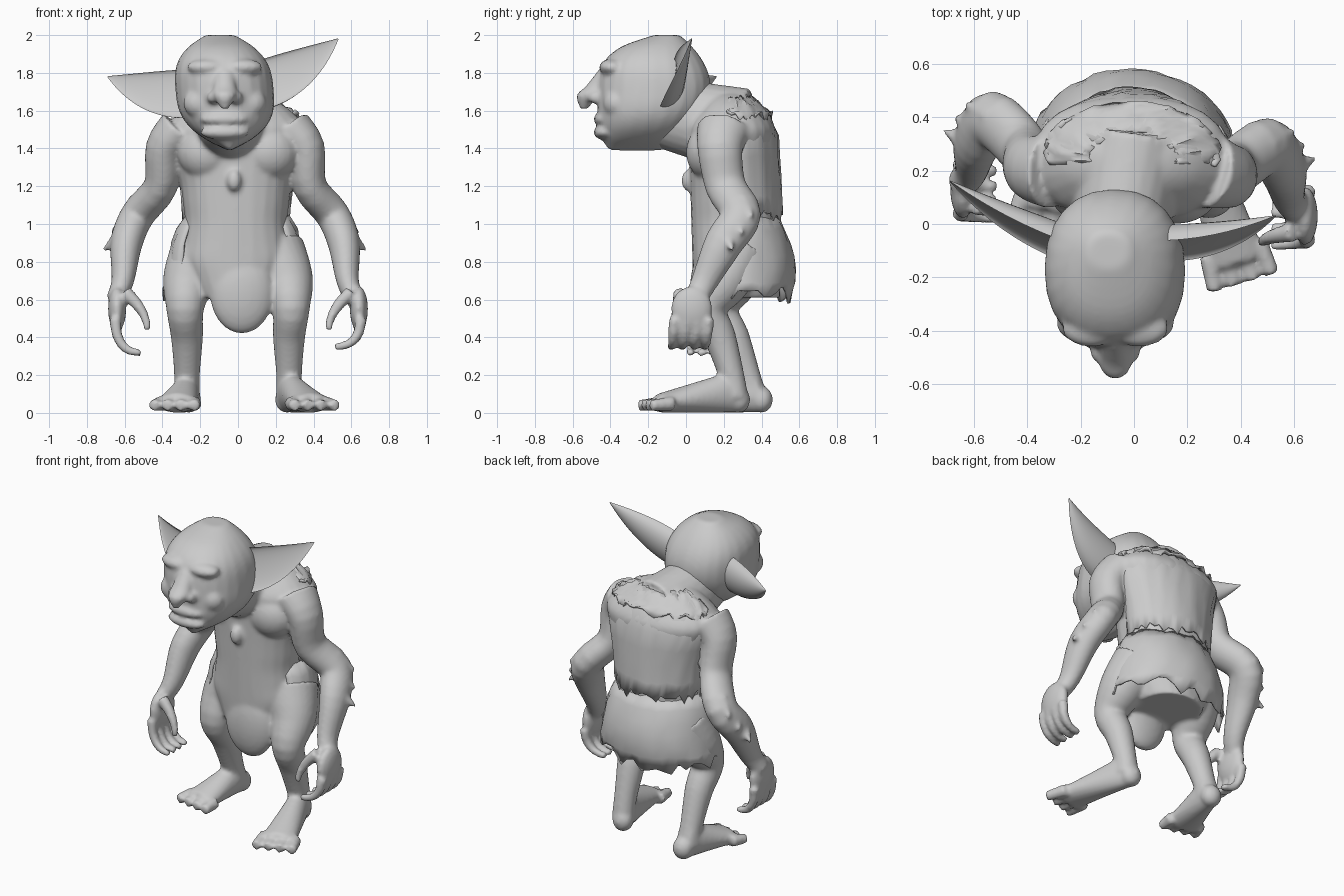
import bpy, bmesh, math, random
from mathutils import Matrix, Vector

random.seed(4)
cube = bpy.data.objects.get("Cube")
if cube:
    bpy.data.objects.remove(cube, do_unlink=True)

tone = 0.6
grey = bpy.data.materials.new("plain_grey")
grey.use_nodes = True
grey.diffuse_color = (tone, tone, tone, 1)
shader = grey.node_tree.nodes["Principled BSDF"]
shader.inputs["Base Color"].default_value = grey.diffuse_color


def spline(rows, steps=4):
    """Catmull-Rom curve through rows of equal length."""
    curve = []
    last = len(rows) - 1
    for i in range(last):
        before, start, end, after = (rows[max(0, min(last, i + k))] for k in range(-1, 3))
        for s in range(steps):
            t = s / steps
            curve.append([b + t * ((c - a) + t * ((2 * a - 5 * b + 4 * c - d)
                                                  + t * (3 * b - a - 3 * c + d))) / 2
                          for a, b, c, d in zip(before, start, end, after)])
    return curve + [list(rows[last])]


def loft(bm, rows, up=(0, 1, 0), flat=False, power=2, hollow=0, sides=24):
    """Closed tube through rows of x, y, z, side radius, depth radius."""
    rows = spline(rows)
    rings = []
    for i, (x, y, z, wide, deep) in enumerate(rows):
        ahead = Vector(rows[min(i + 1, len(rows) - 1)][:3])
        along = ahead - Vector(rows[max(i - 1, 0)][:3])
        side = Vector(up).cross(along).normalized()
        depth = along.cross(side).normalized()
        if flat:
            side, depth = Vector((1, 0, 0)), Vector((0, 1, 0))
        ring = []
        for k in range(sides):
            angle = math.tau * k / sides
            u, v = (math.copysign(abs(f) ** (2 / power), f)
                    for f in (math.cos(angle), math.sin(angle)))
            if u * hollow < 0:
                u *= -0.3
            ring.append(bm.verts.new(Vector((x, y, z)) + side * u * wide + depth * v * deep))
        rings.append(ring)
    for lower, upper in zip(rings, rings[1:]):
        for k in range(sides):
            bm.faces.new((lower[k - 1], lower[k], upper[k], upper[k - 1]))
    bm.faces.new(rings[0])
    bm.faces.new(rings[-1])


def limb(bm, joints, stretch=1.0, **options):
    """Tube through joints of x, y, z, radius."""
    loft(bm, [(x, y, z, r, r * stretch) for x, y, z, r in joints], **options)


def blob(bm, centre, size):
    place = Matrix.Translation(centre) @ Matrix.Diagonal((*size, 1))
    bmesh.ops.create_uvsphere(bm, u_segments=24, v_segments=16, radius=1, matrix=place)


def finish(bm, name, fuse=False, thickness=0):
    bmesh.ops.recalc_face_normals(bm, faces=bm.faces)
    mesh = bpy.data.meshes.new(name)
    bm.to_mesh(mesh)
    bm.free()
    mesh.materials.append(grey)
    part = bpy.data.objects.new(name, mesh)
    bpy.context.collection.objects.link(part)
    bpy.ops.object.select_all(action='DESELECT')
    part.select_set(True)
    bpy.context.view_layer.objects.active = part
    bpy.ops.object.shade_smooth_by_angle(angle=math.radians(45))
    if fuse:
        remesh = part.modifiers.new("fuse", 'REMESH')
        remesh.mode, remesh.voxel_size, remesh.use_smooth_shade = 'VOXEL', 0.013, True
        soften = part.modifiers.new("soften", 'SMOOTH')
        soften.factor, soften.iterations = 0.5, 5
    if thickness:
        part.modifiers.new("thickness", 'SOLIDIFY').thickness = thickness


def torso_size(z):
    """Half width and half depth of the torso at a height."""
    widths = (.2, .3, .27, .29, .34, .39, .4)
    step = (z - .6) / .2
    i = int(step)
    width = widths[i] + (widths[i + 1] - widths[i]) * (step - i)
    dome = math.sqrt(min(1, (1.71 - z) * 5))
    return width * dome, .23 * dome


def lean(z):
    """Depth position of the spine at a height."""
    return .24 + .03 * (1.6 - z)


# Torso, thick neck and rounded front flap
body = bmesh.new()
heights = [.61 + .1 * i for i in range(11)] + [1.67, 1.705]
loft(body, [(-.01, lean(z), z, *torso_size(z)) for z in heights], flat=True, power=2.3)
limb(body, [(-.06, -.2, 1.6, .15), (-.05, 0, 1.56, .18), (0, .3, 1.5, .2)],
     stretch=1.1, up=(0, 0, 1))
blob(body, (.02, .1, .64), (.17, .08, .22))

for s in (-1, 1):
    # The right limbs are set further back than the left
    back = .1 if s < 0 else 0
    blob(body, (s * .16, .13, 1.38), (.16, .13, .15))
    arm = [(.28, .2, 1.5, .12), (.36, .18, 1.4, .1), (.38, .21, 1.2, .09), (.5, .29, 1.05, .09),
           (.56, .2, .9, .085), (.58, .1, .7, .06), (.62, .05, .6, .05)]
    limb(body, [(s * (x + back * .3), y + back * min(1, i / 3), z, r)
                for i, (x, y, z, r) in enumerate(arm)], stretch=1.2)
    leg = [(.19, .27, .85, .17), (.26, .2, .7, .14), (.28, .12, .55, .1),
           (.27, .18, .4, .085), (.27, .24, .2, .068), (.27, .26, .08, .07)]
    limb(body, [(s * x, y + back * (i + 2) / 7, z, r) for i, (x, y, z, r) in enumerate(leg)])

    # Hand: palm, four curled fingers and a thumb
    palm = .03 + back
    blob(body, (s * .64, palm, .55), (.048, .11, .12))
    curl = [i / 4 for i in range(5)]
    for finger in range(4):
        y = palm - .09 + .06 * finger
        limb(body, [(s * (.65 - .14 * t * t), y - .02 * t, .5 - (.15 + back / 3) * t * (2 - t),
                     .032 - .012 * t) for t in curl], sides=10)
    limb(body, [(s * (.6 - .12 * t * (2 - t)), palm - .06 - .04 * t, .64 - .2 * t,
                 .038 - .02 * t) for t in curl], sides=10)

    # Foot: wedge from heel to ball, then four spread toes
    heel = Vector((s * .26, .28 + back * 1.2, 0))
    turn = .3 - back
    ahead = Vector((s * turn, -1, 0)) * (.5 - back)
    across = Vector((1, s * turn, 0))
    blob(body, heel + Vector((0, 0, .07)), (.065, .06, .07))
    wedge = []
    for t in curl:
        high = .115 - .065 * t
        wedge.append((*(heel + ahead * t * .85)[:2], high, .06 + .05 * t, high))
    loft(body, wedge, up=(0, 0, 1))
    for toe in range(4):
        spread = (toe - 1.5) * .06
        limb(body, [(*(heel + ahead * (.75 + .25 * t) + across * spread * (1 + t / 5))[:2],
                     .05 - .01 * t, .04 - .01 * t) for t in curl], up=(0, 0, 1), sides=10)

    # Tufts of fur at the elbow
    for drop in range(3):
        root = Vector((s * (.5 + .04 * drop + back / 3), .3 + back - .05 * drop, 1.12 - .09 * drop))
        tip = root + Vector((s * .1, .05, -.08))
        limb(body, [(*root.lerp(tip, t), .05 - .04 * t) for t in curl], sides=8)
blob(body, (-.02, .02, 1.23), (.04, .045, .06))
finish(body, "body", fuse=True)

# Head: flat-faced skull that narrows to the chin
head = bmesh.new()
middle = -.07
skull = []
for i in range(13):
    t = i / 12
    front = -.47 + .3 * t ** 8 + .06 * (1 - t) ** 8
    rear = .13 - .2 * (2 * t - 1.1) ** 2
    width = .01 + .25 * (1 - abs(1.9 * t - 1) ** 3)
    skull.append((middle + .05 * (.5 - t), (front + rear) / 2, 1.39 + .61 * t,
                  width, (rear - front) / 2))
loft(head, skull, flat=True, power=2.25)
# Hooked nose, nostrils, brows, cheeks and lips
limb(head, [(middle, -.41, 1.82, .05), (middle, -.47, 1.73, .06),
            (middle, -.52, 1.68, .06), (middle, -.54, 1.61, .02)], flat=True)
for s in (-1, 1):
    blob(head, (middle + s * .06, -.47, 1.67), (.035, .05, .035))
    blob(head, (middle + s * .09, -.39, 1.83), (.11, .07, .045))
    blob(head, (middle + s * .13, -.37, 1.64), (.09, .07, .08))
    blob(head, (middle, -.43, 1.52 + s * .035), (.13, .06, .04))
finish(head, "head", fuse=True)


# Long hollow ears that sag between root and tip
def ear(name, root, tip, facing):
    bm = bmesh.new()
    rows = []
    for i in range(9):
        t = i / 8
        place = Vector(root).lerp(Vector(tip), t) - Vector((0, .1, .1)) * t * (1 - t)
        taper = 1 - t * t
        rows.append((*place, .003 + .09 * taper, .003 + .13 * taper))
    loft(bm, rows, up=(0, .3, 1), hollow=facing)
    finish(bm, name)


ear("left_ear", (.14, -.1, 1.74), (.53, .03, 1.98), 1)
ear("right_ear", (-.27, -.1, 1.69), (-.69, .16, 1.78), -1)


# Ragged garments: open shells wrapped round the back, edges tucked in
def shell(name, top, bottom, span, rule, ragged, rows=7, columns=33):
    bm = bmesh.new()
    grid = []
    for j in range(rows):
        t = j / (rows - 1)
        z = top + (bottom - top) * t
        width, depth = rule(t, z)
        line = []
        for k in range(columns):
            turn = 2 * k / (columns - 1) - 1
            angle = math.radians(span) * turn
            tear = random.uniform(-1, 1) * (ragged if t == 1 else .01)
            swell = random.uniform(.985, 1.02) - .1 * turn ** 8
            line.append(bm.verts.new((width * swell * math.sin(angle) - .01,
                                      lean(z) + depth * swell * math.cos(angle), z + tear)))
        grid.append(line)
    for above, below in zip(grid, grid[1:]):
        for k in range(1, columns):
            bm.faces.new((above[k - 1], above[k], below[k], below[k - 1]))
    finish(bm, name, thickness=.012)


def over_torso(t, z):
    return [size + .01 + .015 * t for size in torso_size(z)]


def flared(t, z):
    return .28 + .11 * math.sqrt(t), .23 + .085 * math.sin(2.4 * t)


shell("back_vest", 1.67, 1.04, 92, over_torso, .035)
shell("shoulder_cape", 1.68, 1.57, 96, over_torso, .04)
shell("skirt", 1.04, .62, 118, flared, .045)
